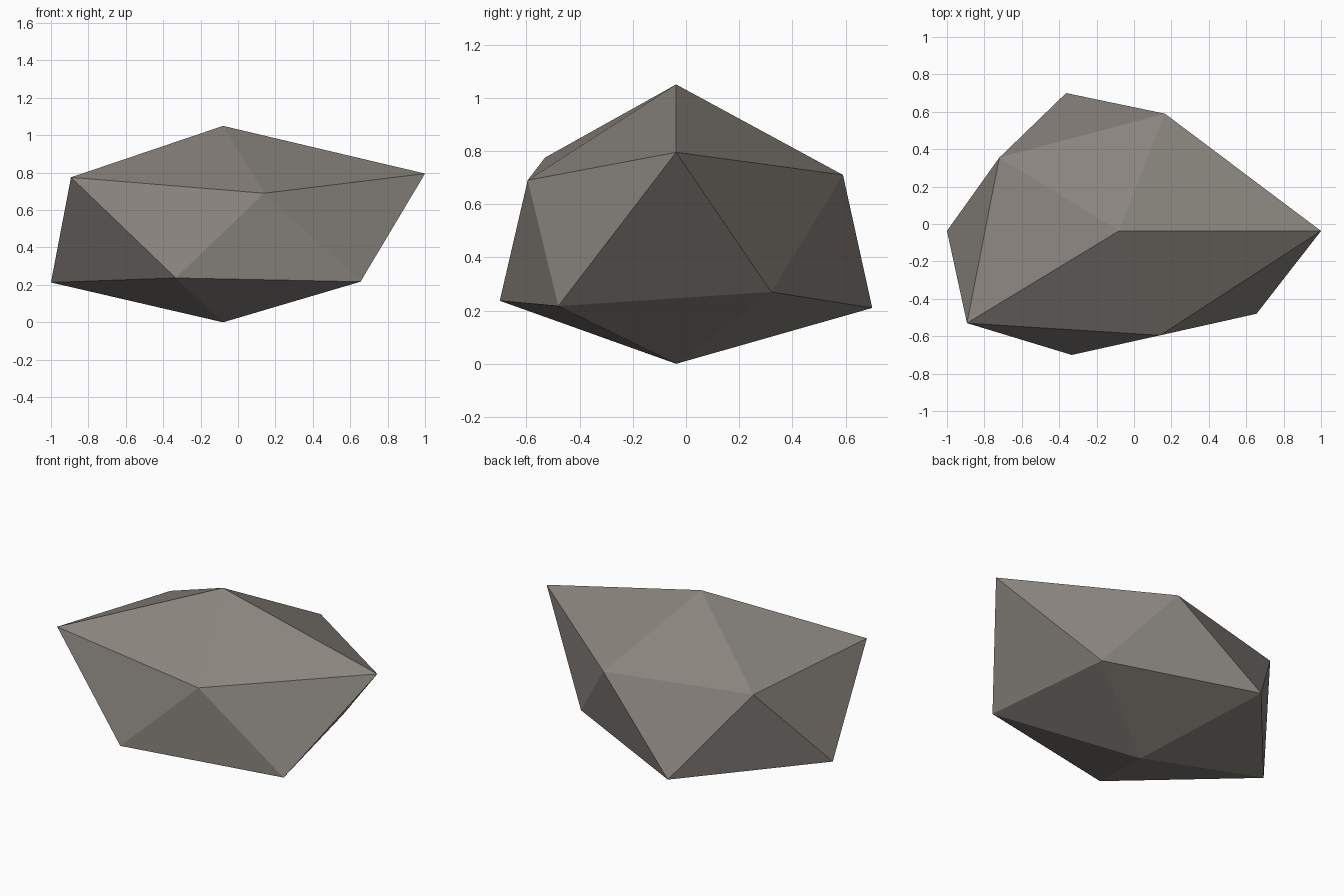
import bpy
import bmesh

if "Cube" in bpy.data.objects:
    bpy.data.objects.remove(bpy.data.objects["Cube"])

# Single stone colour
stone = bpy.data.materials.new("warm_grey_stone")
stone.diffuse_color = (0.25, 0.228, 0.205, 1.0)
stone.use_nodes = True
stone.node_tree.nodes["Principled BSDF"].inputs["Base Color"].default_value = stone.diffuse_color

# Skewed twenty-sided rock: two poles and two staggered rings of five
top = (-0.08, -0.037, 1.05)
bottom = (-0.08, -0.037, 0.0)
upper_ring = [(1.0, -0.037, 0.795), (0.165, 0.59, 0.71), (-0.72, 0.355, 0.71),
              (-0.893, -0.53, 0.775), (0.14, -0.595, 0.69)]
lower_ring = [(0.51, 0.32, 0.27), (-0.363, 0.70, 0.21), (-1.0, -0.037, 0.213),
              (-0.333, -0.70, 0.237), (0.655, -0.48, 0.217)]

bm = bmesh.new()
t, b = bm.verts.new(top), bm.verts.new(bottom)
up = [bm.verts.new(p) for p in upper_ring]
low = [bm.verts.new(p) for p in lower_ring]

# Cap fans and the zigzag band between the rings
for i in range(5):
    j = (i + 1) % 5
    bm.faces.new((t, up[i], up[j]))
    bm.faces.new((up[i], low[i], up[j]))
    bm.faces.new((low[i], low[j], up[j]))
    bm.faces.new((b, low[j], low[i]))
bmesh.ops.recalc_face_normals(bm, faces=bm.faces[:])

mesh = bpy.data.meshes.new("rock")
bm.to_mesh(mesh)
bm.free()
mesh.materials.append(stone)
rock = bpy.data.objects.new("rock", mesh)
bpy.context.collection.objects.link(rock)
